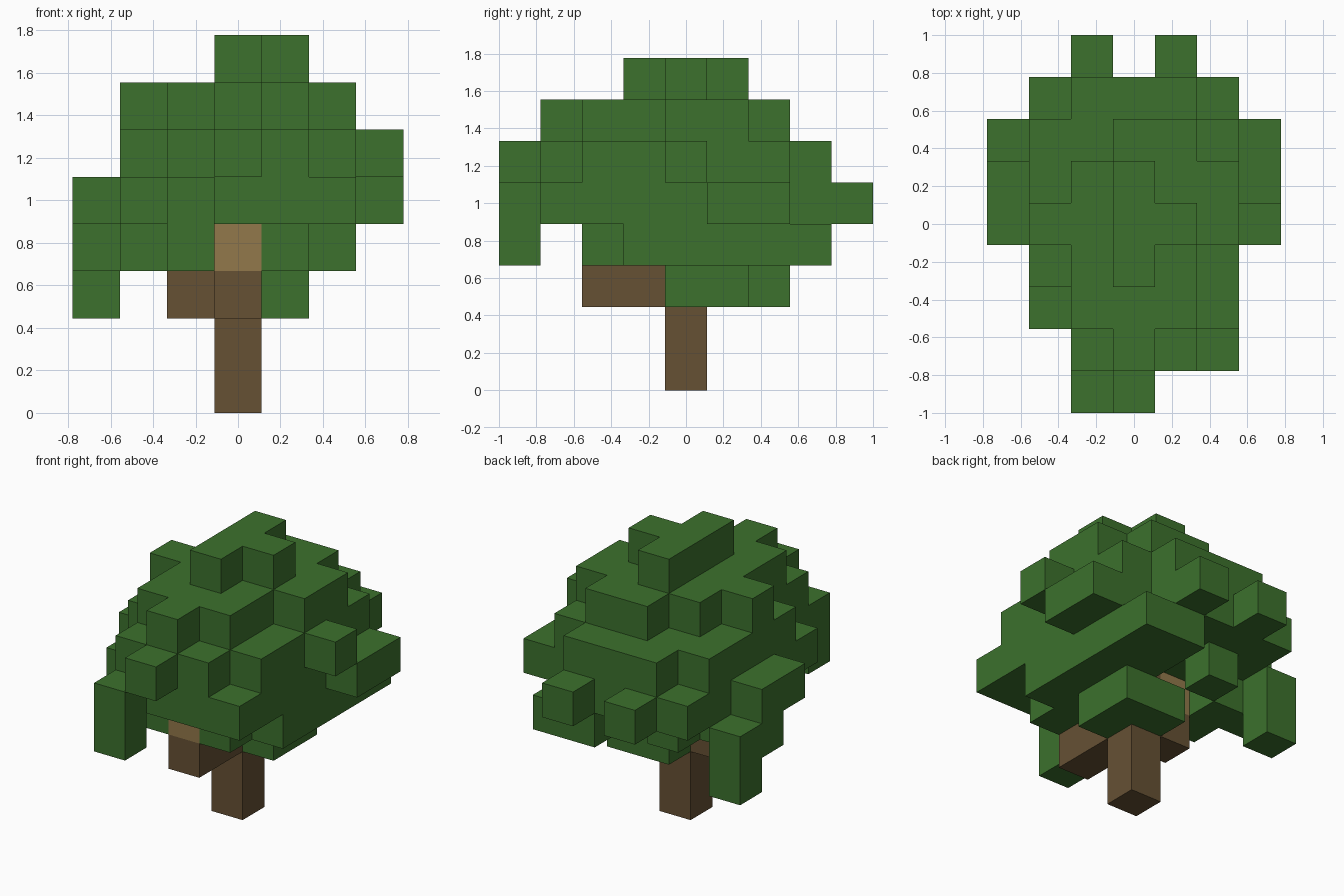
import bpy
import bmesh
from mathutils import Vector

cube = bpy.data.objects.get("Cube")
if cube:
    bpy.data.objects.remove(cube, do_unlink=True)

CELL = 2 / 9  # edge length of one block


def make_material(name, rgb):
    material = bpy.data.materials.new(name)
    material.use_nodes = True
    colour = (*rgb, 1)
    material.diffuse_color = colour
    material.node_tree.nodes["Principled BSDF"].inputs["Base Color"].default_value = colour
    return material


def fill(layer, *runs):
    """Blocks of one layer; each run is (column x, first y, last y)."""
    return {(x, y, layer) for x, first, last in runs for y in range(first, last + 1)}


# Trunk and the branches that leave it below the crown
trunk = {(0, 0, layer) for layer in range(4)}
branches = fill(2, (0, -2, -1), (-1, 0, 0))

# Pale wood where the branches enter the leaves
pale_branches = fill(3, (0, -2, -1), (-1, 0, 0))

# Leaves hanging under the crown
low_leaves = fill(2, (-3, 2, 2), (0, 1, 1), (1, 0, 1))
low_leaves |= fill(3, (-3, 1, 2), (-2, 0, 1), (-1, -4, -4), (-1, -2, -1),
                   (-1, 2, 2), (1, -2, 3), (2, -1, 3))

# Wide middle of the crown
middle_leaves = fill(4, (-3, 0, 1), (-2, -2, 3), (-1, -4, 4), (0, -3, 3),
                     (1, -3, 4), (2, -3, 2), (3, 1, 2))
middle_leaves |= fill(5, (-2, -1, 2), (-1, -3, 3), (0, -4, 3),
                      (1, -3, 3), (2, -2, 2), (3, 0, 0))

# Narrow top of the crown
top_leaves = fill(6, (-2, 0, 0), (-1, -2, 1), (0, -3, 2), (1, -2, 2), (2, 0, 1))
top_leaves |= fill(7, (0, -1, 1), (1, 0, 0))

solid = trunk | branches | pale_branches | low_leaves | middle_leaves | top_leaves


def build_blocks(name, blocks, material):
    """Joined blocks with only the outer faces kept."""
    bm = bmesh.new()
    for block in sorted(blocks):
        centre = Vector(block) + Vector((0, 0, 0.5))
        for axis in range(3):
            for sign in (-1, 1):
                normal = Vector((0, 0, 0))
                normal[axis] = sign
                if tuple(int(c) for c in Vector(block) + normal) in solid:
                    continue
                side = Vector((0, 0, 0))
                side[(axis + 1) % 3] = 0.5
                up = normal.cross(side)
                middle = centre + normal / 2
                corners = (middle - side - up, middle + side - up,
                           middle + side + up, middle - side + up)
                bm.faces.new([bm.verts.new(c * CELL) for c in corners])
    bmesh.ops.remove_doubles(bm, verts=bm.verts, dist=CELL / 100)
    mesh = bpy.data.meshes.new(name)
    bm.to_mesh(mesh)
    bm.free()
    mesh.materials.append(material)
    obj = bpy.data.objects.new(name, mesh)
    bpy.context.collection.objects.link(obj)
    return obj


leaf_green = make_material("leaf green", (0.045, 0.165, 0.026))
bark_brown = make_material("bark brown", (0.133, 0.082, 0.034))
pale_wood = make_material("pale wood", (0.287, 0.188, 0.069))

build_blocks("trunk", trunk, bark_brown)
build_blocks("branches", branches, bark_brown)
build_blocks("pale_branches", pale_branches, pale_wood)
build_blocks("low_leaves", low_leaves, leaf_green)
build_blocks("middle_leaves", middle_leaves, leaf_green)
build_blocks("top_leaves", top_leaves, leaf_green)
